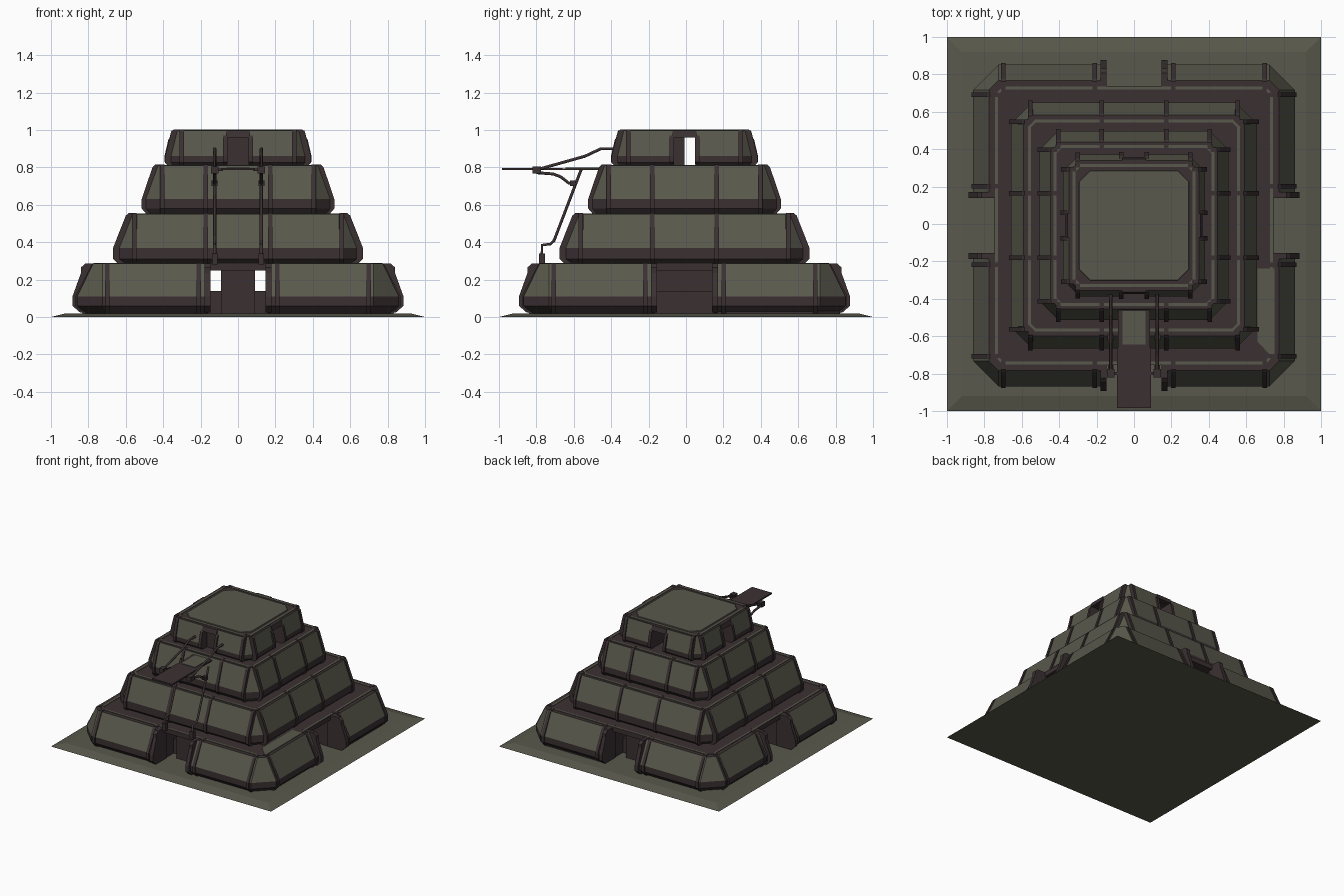
import bpy, bmesh, math
from mathutils import Matrix, Vector

if "Cube" in bpy.data.objects:
    bpy.data.objects.remove(bpy.data.objects["Cube"])

Y0 = -0.008  # tiers sit slightly forward of centre


def material(name, rgb):
    m = bpy.data.materials.new(name)
    m.diffuse_color = (*rgb, 1)
    m.use_nodes = True
    m.node_tree.nodes["Principled BSDF"].inputs["Base Color"].default_value = m.diffuse_color
    return m


OLIVE = material("olive stone", (0.098, 0.098, 0.072))
BROWN = material("dark brown trim", (0.043, 0.030, 0.032))


def make(name, verts, faces, mats, rule=None, offset=Y0):
    me = bpy.data.meshes.new(name)
    me.from_pydata([tuple(v) for v in verts], [], faces)
    bm = bmesh.new()
    bm.from_mesh(me)
    bmesh.ops.recalc_face_normals(bm, faces=bm.faces)
    bm.normal_update()
    for f in bm.faces:
        if rule:
            f.material_index = rule(f)
    bm.to_mesh(me)
    bm.free()
    for m in mats:
        me.materials.append(m)
    ob = bpy.data.objects.new(name, me)
    ob.location.y = offset
    bpy.context.collection.objects.link(ob)
    return ob


def loft(rings):
    """Closed skin through rings of equal length."""
    n = len(rings[0])
    verts = [v for r in rings for v in r]
    faces = [(k * n + i, k * n + (i + 1) % n, (k + 1) * n + (i + 1) % n, (k + 1) * n + i)
             for k in range(len(rings) - 1) for i in range(n)]
    faces += [tuple(range(n)), tuple(range(len(verts) - n, len(verts)))]
    return verts, faces


def octagon(a, c, z):
    q = [(a, a - c), (a - c, a)]
    return [Matrix.Rotation(k * math.pi / 2, 3, 'Z') @ Vector((x, y, z))
            for k in range(4) for x, y in q]


def corner(a, c, z, g):
    return [Vector((x, y, z)) for x, y in
            [(g, g), (a, g), (a, a - c), (a - c, a), (g, a)]]


def box(name, x0, x1, y0, y1, z0, z1, mat, offset=Y0):
    r = [[Vector((x, y, z)) for x, y in [(x0, y0), (x1, y0), (x1, y1), (x0, y1)]]
         for z in (z0, z1)]
    return make(name, *loft(r), [mat], None, offset)


def four_sides(name, verts, faces, mat):
    """Repeat a part built for the +y side on all four sides."""
    allv, allf = [], []
    for k in range(4):
        R = Matrix.Rotation(k * math.pi / 2, 3, 'Z')
        base = len(allv)
        allv += [R @ Vector(v) for v in verts]
        allf += [tuple(i + base for i in f) for f in faces]
    return make(name, allv, allf, [mat])


def rib(name, profile, inner, x, w, mat=BROWN):
    """Upright rib following the wall slope; profile is (distance, height)."""
    p = profile + [(inner, profile[-1][1]), (inner, profile[0][1])]
    rings = [[Vector((x + s * w / 2, d, z)) for d, z in p] for s in (-1, 1)]
    four_sides(name, *loft(rings), mat)


def tier(name, levels, gap, ribs, rail):
    band = levels[2][2]
    top = levels[-1][2]

    def rule(f):
        c, n = f.calc_center_median(), f.normal
        inside = gap and (abs(abs(c.x) - gap) < 1e-3 or abs(abs(c.y) - gap) < 1e-3)
        return 1 if c.z < band or n.z > 0.9 or inside else 0

    # sloped walls with a dark foot band
    if gap:
        for i, (sx, sy) in enumerate([(1, 1), (-1, 1), (-1, -1), (1, -1)]):
            rings = [[Vector((v.x * sx, v.y * sy, v.z)) for v in corner(a, c, z, gap)]
                     for a, c, z in levels]
            make(f"{name}_block_{i}", *loft(rings), [OLIVE, BROWN], rule)
        a = levels[-1][0] - 0.03
        make(name + "_deck", *loft([octagon(a, 0.05, top - 0.035), octagon(a, 0.05, top + 0.001)]), [BROWN])
    else:
        make(name + "_walls", *loft([octagon(*l) for l in levels]), [OLIVE, BROWN], rule)
    # ribs
    prof = [(a + 0.01, z) for a, c, z in levels]
    prof[-1] = (prof[-1][0], top - 0.008)
    prof.append((levels[-1][0] - 0.004, top + 0.005))
    for x in ribs:
        for s in (-1, 1):
            rib(f"{name}_rib", prof, rail - 0.012, s * x, 0.024)
    # thin pale edging and corner plates around the deck
    L = rail - 0.035
    bar = [[Vector((x, y, z)) for x, y in [(-L, rail - 0.008), (L, rail - 0.008), (L, rail + 0.008), (-L, rail + 0.008)]]
           for z in (top - 0.005, top + 0.004)]
    four_sides(name + "_edging", *loft(bar), OLIVE)
    cp = [[Vector((x, y, z)) for x, y in [(L, rail - 0.008), (rail - 0.008, L), (rail + 0.01, L), (L, rail + 0.01)]]
          for z in (top - 0.005, top + 0.004)]
    four_sides(name + "_corner_plates", *loft(cp), OLIVE)


# ground slab with bevelled rim
make("base_slab", *loft([octagon(1, 0.001, 0), octagon(0.92, 0.001, 0.02)]), [OLIVE], None, 0)
make("foot_plinth", *loft([corner(0.83, 0.12, z, 0.165) for z in (0.015, 0.035)]), [BROWN])

# four stepped tiers
tier("tier_one", [(0.82, 0.12, 0.02), (0.86, 0.135, 0.06), (0.86, 0.135, 0.11), (0.775, 0.05, 0.285)],
     0.16, (0.70, 0.21), 0.735)
tier("tier_two", [(0.625, 0.09, 0.28), (0.658, 0.115, 0.31), (0.658, 0.115, 0.37), (0.59, 0.05, 0.55)],
     0, (0.555, 0.172), 0.56)
tier("tier_three", [(0.475, 0.07, 0.545), (0.505, 0.1, 0.58), (0.505, 0.1, 0.63), (0.447, 0.05, 0.81)],
     0, (0.405, 0.172), 0.422)
tier("tier_four", [(0.36, 0.07, 0.805), (0.38, 0.09, 0.825), (0.38, 0.09, 0.86), (0.348, 0.06, 0.997)],
     0.06, (0.30,), 0.322)

# gate fins and lintels in the ground tier
fin = [(0.845, 0.025), (0.885, 0.06), (0.885, 0.11), (0.84, 0.235), (0.84, 0.265), (0.815, 0.287)]
for s in (-1, 1):
    rib("gate_fin", fin, 0.71, s * 0.163, 0.03)
# gate core and low side sills inside the passage
box("gate_core", -0.09, 0.09, -0.66, 0.66, 0.02, 0.27, BROWN)
for s in (-1, 1):
    x = sorted((s * 0.09, s * 0.165))
    box("gate_sill", *x, -0.6, 0.6, 0.02, 0.14, BROWN)

# doorways of the top tier: frames, lintels and inner wall
door = [(0.37, 0.815), (0.392, 0.83), (0.392, 0.865), (0.372, 0.95), (0.35, 0.975)]
for s in (-1, 1):
    rib("door_frame", door, 0.33, s * 0.068, 0.022)
lintel = [[Vector((x, d, z)) for d, z in [(0.33, 0.96), (0.366, 0.96), (0.355, 0.998), (0.33, 0.998)]]
          for x in (-0.065, 0.065)]
four_sides("door_lintel", *loft(lintel), BROWN)
box("inner_wall", -0.065, 0.065, -0.075, 0.0, 0.805, 0.97, BROWN)
box("front_door", -0.06, 0.06, -0.31, -0.29, 0.805, 0.97, BROWN)

# roof panel
make("roof_panel", *loft([octagon(0.298, 0.06, 0.99), octagon(0.292, 0.06, 1.003)]), [OLIVE])

# side ramp set in the first deck
ramp = [[Vector((x, y, z)) for x, y in [(0.66, -0.62), (0.735, -0.70), (0.75, -0.70), (0.75, -0.23), (0.66, -0.23)]]
        for z in (0.283, 0.289)]
make("deck_ramp", *loft(ramp), [OLIVE])

# landing platform and its gangway
box("landing_platform", -0.09, 0.09, -0.985, -0.66, 0.785, 0.797, BROWN, 0)
box("gangway", -0.085, 0.085, -0.67, -0.44, 0.785, 0.795, BROWN, 0)
box("gangway_plate", -0.062, 0.062, -0.645, -0.465, 0.793, 0.799, OLIVE, 0)


def tube(name, x, pts, r=0.009):
    cu = bpy.data.curves.new(name, 'CURVE')
    cu.dimensions = '3D'
    cu.bevel_depth = r
    cu.bevel_resolution = 1
    cu.use_fill_caps = True
    sp = cu.splines.new('POLY')
    sp.points.add(len(pts) - 1)
    for p, (y, z) in zip(sp.points, pts):
        p.co = (x, y, z, 1)
    cu.materials.append(BROWN)
    bpy.context.collection.objects.link(bpy.data.objects.new(name, cu))


# platform supports: legs, arms, braces, joints and feet
for s in (-1, 1):
    x = s * 0.125
    tube("support_leg", x, [(-0.77, 0.29), (-0.77, 0.385), (-0.725, 0.39), (-0.705, 0.41), (-0.56, 0.79)])
    tube("support_arm", x, [(-0.36, 0.90), (-0.455, 0.90), (-0.54, 0.86), (-0.80, 0.787)])
    tube("support_brace", x, [(-0.80, 0.772), (-0.71, 0.765), (-0.67, 0.75), (-0.625, 0.715), (-0.59, 0.715)])
    box("support_foot", x - 0.015, x + 0.015, -0.787, -0.753, 0.28, 0.34, BROWN, 0)
    box("arm_joint", x - 0.02, x + 0.02, -0.82, -0.775, 0.768, 0.805, BROWN, 0)
    box("joint_pin", min(x, s * 0.08), max(x, s * 0.08), -0.807, -0.79, 0.78, 0.795, BROWN, 0)
    box("leg_collar", x - 0.016, x + 0.016, -0.62, -0.59, 0.70, 0.73, BROWN, 0)
